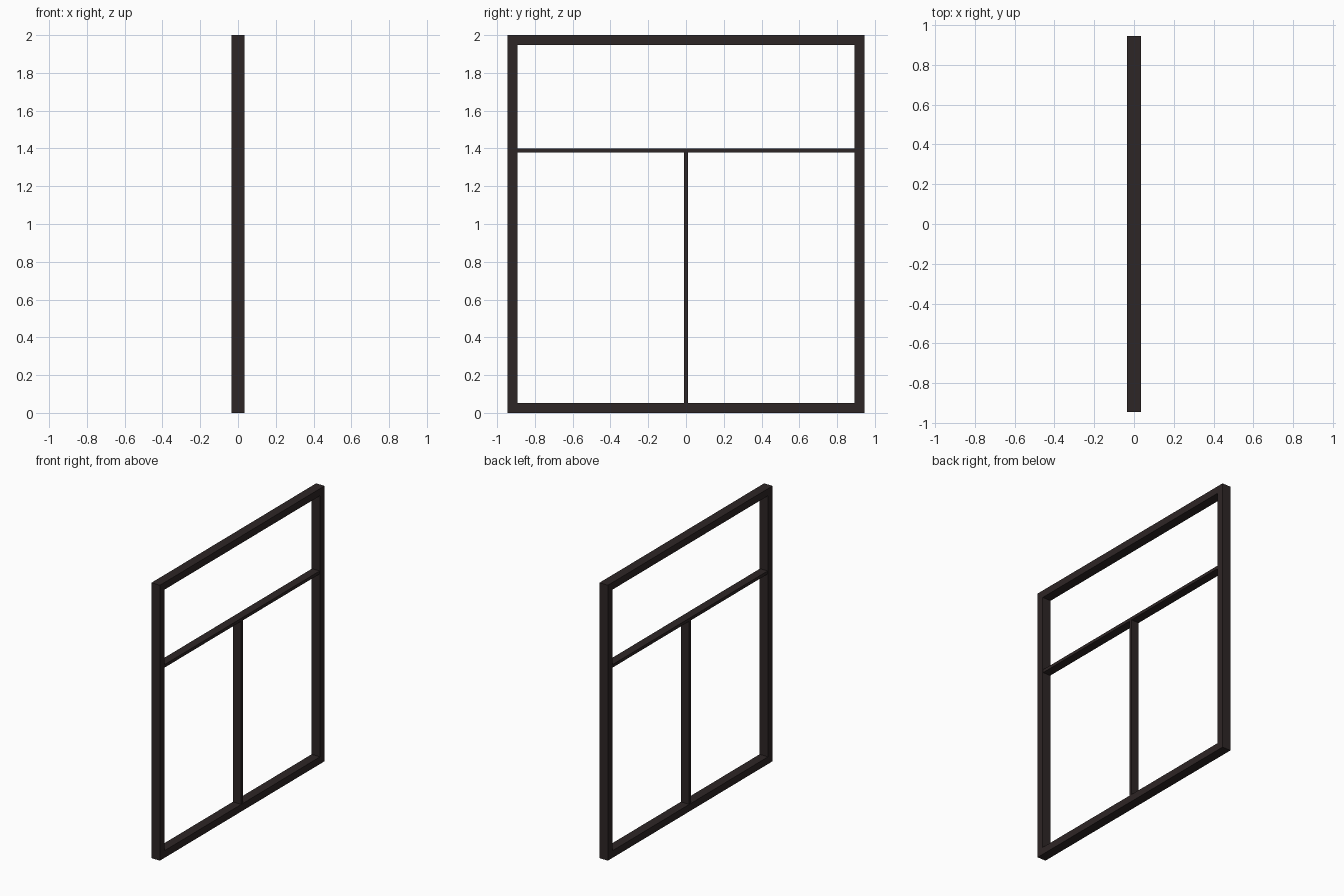
import bpy

if "Cube" in bpy.data.objects:
    bpy.data.objects.remove(bpy.data.objects["Cube"])

# Dark brown painted timber
mat = bpy.data.materials.new("dark_brown")
mat.diffuse_color = (0.027, 0.019, 0.019, 1)
mat.use_nodes = True
mat.node_tree.nodes["Principled BSDF"].inputs["Base Color"].default_value = mat.diffuse_color

W, H, D = 0.945, 2.0, 0.034   # half width, height, half depth
T = 0.052                     # outer frame thickness
RAIL, BAR = 1.39, 0.011       # rail height, half thickness of inner bars


def box(name, y0, y1, z0, z1, d):
    bpy.ops.mesh.primitive_cube_add(size=1, location=(0, (y0 + y1) / 2, (z0 + z1) / 2))
    o = bpy.context.object
    o.name = name
    o.scale = (2 * d, y1 - y0, z1 - z0)
    bpy.ops.object.transform_apply(location=False, rotation=False, scale=True)
    o.data.materials.append(mat)


# Outer frame
box("left_jamb", -W, -W + T, 0, H, D)
box("right_jamb", W - T, W, 0, H, D)
box("head", -W + T, W - T, H - T, H, D)
box("sill", -W + T, W - T, 0, T, D)

# Inner glazing bars
box("cross_rail", -W + T, W - T, RAIL - BAR, RAIL + BAR, 0.031)
box("centre_mullion", -BAR, BAR, T, RAIL - BAR, 0.031)
